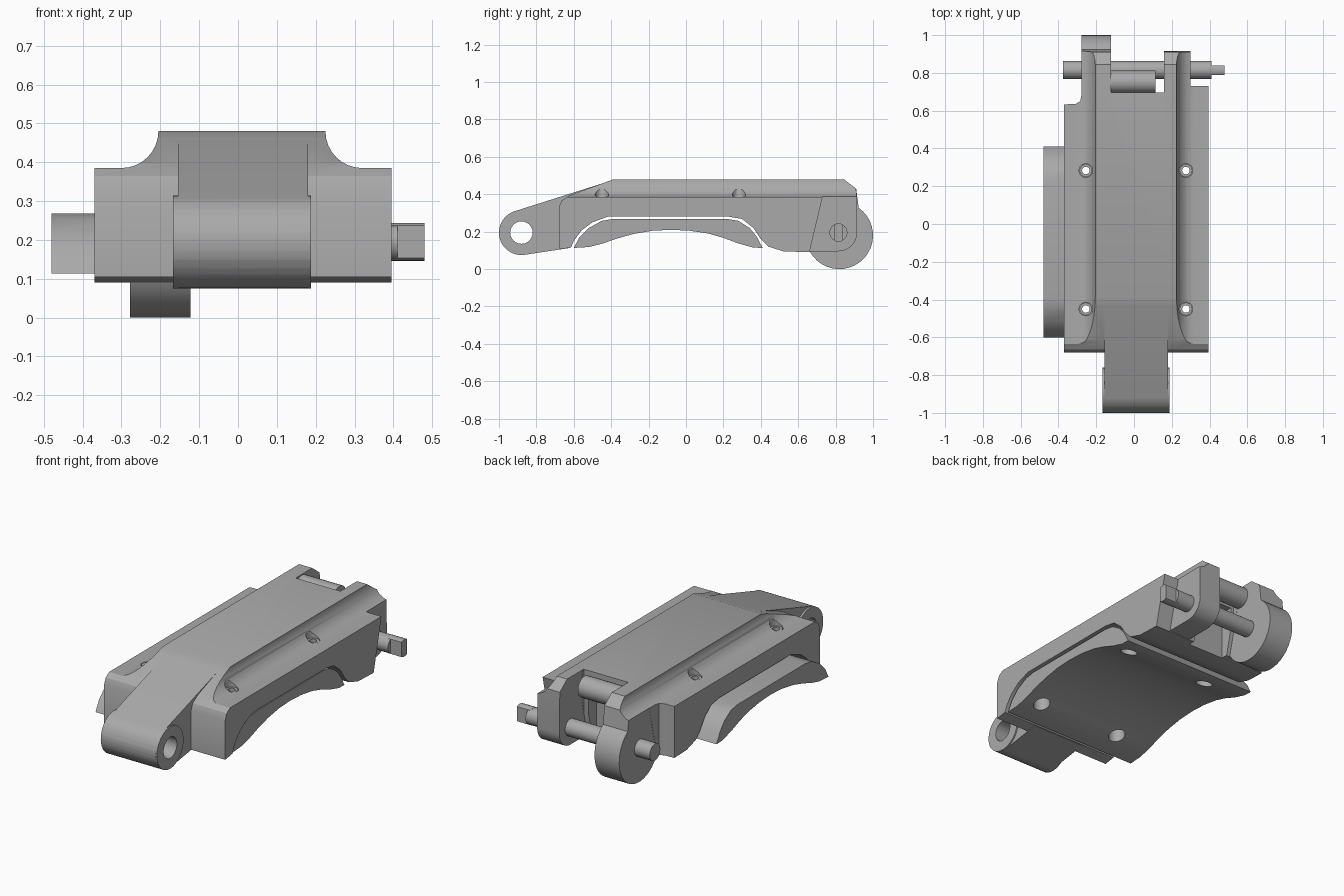
import bpy, bmesh, math
from mathutils import Vector

if "Cube" in bpy.data.objects:
    bpy.data.objects.remove(bpy.data.objects["Cube"])

grey = bpy.data.materials.new("satin grey")
grey.use_nodes = True
COLOUR = (0.4, 0.4, 0.4, 1)
grey.diffuse_color = COLOUR
grey.node_tree.nodes["Principled BSDF"].inputs["Base Color"].default_value = COLOUR


def prism(name, points, axis, low, high):
    """Extrude a closed outline along an axis: x takes (y,z), y takes (x,z), z takes (x,y)."""
    place = {"x": lambda p, d: (d, p[0], p[1]),
             "y": lambda p, d: (p[0], d, p[1]),
             "z": lambda p, d: (p[0], p[1], d)}[axis]
    bm = bmesh.new()
    face = bm.faces.new([bm.verts.new(place(p, low)) for p in points])
    new = bmesh.ops.extrude_face_region(bm, geom=[face])["geom"]
    shift = Vector(place((0, 0), high - low))
    bmesh.ops.translate(bm, vec=shift, verts=[v for v in new if isinstance(v, bmesh.types.BMVert)])
    bmesh.ops.recalc_face_normals(bm, faces=bm.faces)
    mesh = bpy.data.meshes.new(name)
    bm.to_mesh(mesh)
    bm.free()
    mesh.materials.append(grey)
    obj = bpy.data.objects.new(name, mesh)
    bpy.context.collection.objects.link(obj)
    return obj


def arc(cy, cz, radius, start=0, end=360, steps=24):
    full = end - start == 360
    count = steps if full else steps + 1
    angles = [math.radians(start + (end - start) * i / steps) for i in range(count)]
    return [(cy + radius * math.cos(a), cz + radius * math.sin(a)) for a in angles]


def rect(a, b, c, d):
    return [(a, c), (b, c), (b, d), (a, d)]


def combine(target, tool, operation):
    """Apply a boolean and remove the tool."""
    mod = target.modifiers.new("join", "BOOLEAN")
    mod.operation, mod.object, mod.solver = operation, tool, "EXACT"
    bpy.context.view_layer.objects.active = target
    bpy.ops.object.modifier_apply(modifier=mod.name)
    bpy.data.objects.remove(tool)


def smooth(obj):
    bpy.ops.object.select_all(action="DESELECT")
    obj.select_set(True)
    bpy.context.view_layer.objects.active = obj
    bpy.ops.object.shade_smooth_by_angle(angle=math.radians(32))


# Cross-section with a raised deck and filleted shoulders
section = ([(-0.37, 0), (0.395, 0), (0.395, 0.385)]
           + arc(0.32, 0.48, 0.095, 270, 180, 8)
           + arc(-0.3, 0.48, 0.095, 0, -90, 8)
           + [(-0.37, 0.385)])

# Main body: side outline with an arch below
arch = [(0.66, 0.09), (0.52, 0.095), (0.44, 0.12), (0.4, 0.16), (0.36, 0.22), (0.3, 0.268),
        (0.23, 0.28), (-0.42, 0.28), (-0.5, 0.25), (-0.56, 0.205), (-0.6, 0.15), (-0.615, 0.115)]
body = prism("body", arch + [(-0.68, 0.105), (-0.68, 0.33), (-0.665, 0.365), (-0.62, 0.395),
                             (-0.38, 0.483), (0.7, 0.483), (0.73, 0.385), (0.71, 0.3)], "x", -0.6, 0.6)

# Rear ears: the right one ends in a large round hook
roof = [(0.91, 0.43), (0.84, 0.483), (0.6, 0.483), (0.6, 0.2)]
plain_ear = prism("plain_ear", arc(0.815, 0.195, 0.1, -90, 0, 8) + roof + [(0.6, 0.095)], "x", 0.16, 0.3)
hook_ear = prism("hook_ear", arc(0.82, 0.18, 0.18, -180, 55, 24) + roof, "x", -0.278, -0.122)
combine(body, plain_ear, "UNION")
combine(body, hook_ear, "UNION")
combine(body, prism("section_tool", section, "y", -0.8, 1.1), "INTERSECT")

# Flange step on one side and the gap between the ears
step = [(-0.5, 0.63), (-0.31, 0.635), (-0.285, 0.65), (-0.279, 0.68), (-0.279, 1.1), (-0.5, 1.1)]
combine(body, prism("step_tool", step, "z", -0.1, 0.6), "DIFFERENCE")
combine(body, prism("gap_tool", rect(-0.121, 0.159, 0.695, 1.1), "z", -0.1, 0.6), "DIFFERENCE")
combine(body, prism("recess_tool", rect(0.62, 0.8, 0.05, 0.37), "x", -0.1, 0.13), "DIFFERENCE")

# Front knuckle and sloping arm
knuckle = prism("front_knuckle", arc(-0.88, 0.195, 0.12, 110, 278, 20)
                + [(-0.62, 0.113), (-0.6, 0.3), (-0.4, 0.3), (-0.4, 0.473)], "x", -0.155, 0.18)
barrel = prism("knuckle_barrel", arc(-0.88, 0.195, 0.12, steps=32), "x", -0.167, 0.188)
combine(knuckle, barrel, "UNION")
combine(body, knuckle, "UNION")
combine(body, prism("bore_tool", arc(-0.88, 0.195, 0.06), "x", -0.3, 0.3), "DIFFERENCE")

# Curved shoe below the arch
shoe = prism("shoe", [(-0.6, 0.113), (-0.57, 0.17), (-0.52, 0.22), (-0.45, 0.258), (-0.39, 0.268),
                      (0.22, 0.268), (0.28, 0.258), (0.34, 0.22), (0.38, 0.17), (0.41, 0.113),
                      (0.36, 0.115), (0.28, 0.137), (0.2, 0.167), (0.12, 0.19), (0.02, 0.205),
                      (-0.08, 0.21), (-0.18, 0.205), (-0.28, 0.188), (-0.37, 0.163),
                      (-0.45, 0.135), (-0.52, 0.118)], "x", -0.48, 0.385)

# Screw holes: narrow through the body, wide through the shoe, with a collar on top
for x in (-0.255, 0.275):
    for y in (-0.45, 0.283):
        combine(body, prism("seat_tool", arc(x, y, 0.036), "z", 0.37, 0.6), "DIFFERENCE")
        combine(body, prism("hole_tool", arc(x, y, 0.02, steps=16), "z", 0, 0.6), "DIFFERENCE")
        combine(shoe, prism("shoe_hole_tool", arc(x, y, 0.045), "z", 0, 0.6), "DIFFERENCE")
        collar = prism("screw_collar", arc(x, y, 0.034, steps=16), "z", 0.36, 0.385)
        combine(collar, prism("collar_tool", arc(x, y, 0.02, steps=16), "z", 0.3, 0.5), "DIFFERENCE")
        smooth(collar)

# Cross rod with a flat-sided tip, and the short pin between the ears
rod = prism("cross_rod", arc(0.815, 0.195, 0.048), "x", -0.375, 0.41)
tip = prism("rod_tip", arc(0.815, 0.195, 0.049), "x", 0.39, 0.48)
combine(tip, prism("tip_tool", rect(0.79, 0.84, 0, 0.4), "x", 0.3, 0.6), "INTERSECT")
pin = prism("upper_pin", arc(0.752, 0.415, 0.06), "x", -0.13, 0.115)

for part in (body, shoe, rod, tip, pin):
    smooth(part)
